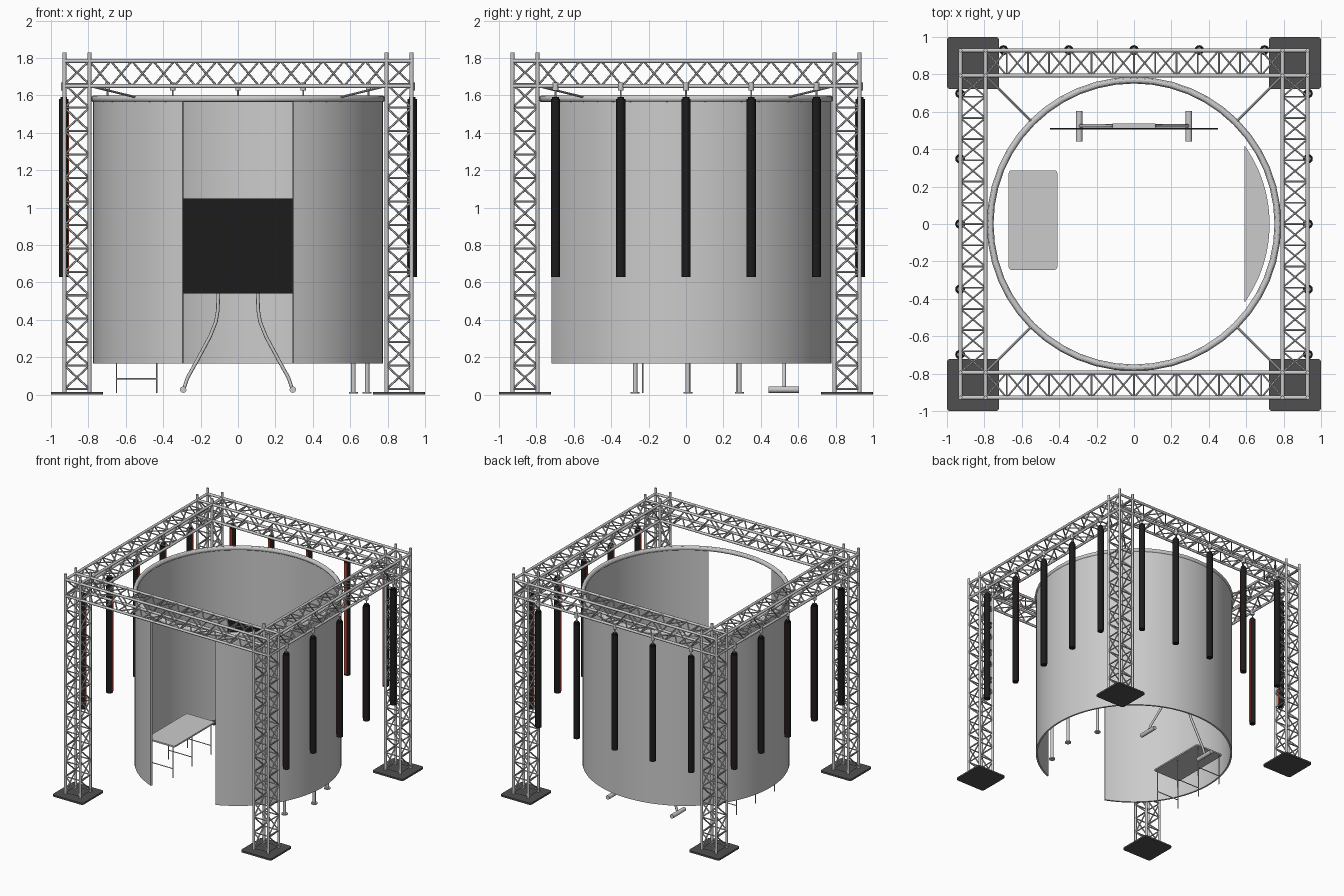
import bpy, bmesh, math
from mathutils import Vector as V, Matrix

if "Cube" in bpy.data.objects:
    bpy.data.objects.remove(bpy.data.objects["Cube"])

def mat(name, c):
    m = bpy.data.materials.new(name)
    m.diffuse_color = (*c, 1)
    m.use_nodes = True
    m.node_tree.nodes["Principled BSDF"].inputs["Base Color"].default_value = m.diffuse_color
    return m
BLACK = mat("black", (0.012, 0.012, 0.012))
RED = mat("red", (0.5, 0.06, 0.03))
DARK = mat("dark_grey", (0.08, 0.08, 0.08))

def finish(name, bm, m=None, smooth=True):
    bmesh.ops.recalc_face_normals(bm, faces=bm.faces)
    me = bpy.data.meshes.new(name)
    bm.to_mesh(me); bm.free()
    o = bpy.data.objects.new(name, me)
    bpy.context.collection.objects.link(o)
    if m: me.materials.append(m)
    if smooth:
        bpy.ops.object.select_all(action='DESELECT')
        o.select_set(True)
        bpy.context.view_layer.objects.active = o
        bpy.ops.object.shade_smooth_by_angle(angle=math.radians(40))
    return o

def rod(bm, a, b, r, n=8):
    a, b = V(a), V(b)
    d = b - a
    M = Matrix.Translation((a + b) / 2) @ d.to_track_quat('Z', 'Y').to_matrix().to_4x4()
    bmesh.ops.create_cone(bm, cap_ends=True, segments=n, radius1=r, radius2=r, depth=d.length, matrix=M)

def box(bm, lo, hi):
    lo, hi = V(lo), V(hi)
    bmesh.ops.create_cube(bm, size=1, matrix=Matrix.Translation((lo + hi) / 2) @ Matrix.Diagonal((*(hi - lo), 1)))

def slab(name, lo, hi, r, m=None):
    # plate with rounded vertical corners
    bm = bmesh.new()
    box(bm, lo, hi)
    es = [e for e in bm.edges if abs(e.verts[0].co.z - e.verts[1].co.z) > 1e-4]
    bmesh.ops.bevel(bm, geom=es, offset=r, segments=4, affect='EDGES', profile=0.5)
    return finish(name, bm, m)

def truss(name, a, b, u, v, ext0, ext1, n, rung_faces):
    # four chords around line a-b, zigzag braces and rungs on each face
    bm = bmesh.new()
    a, b, u, v = V(a), V(b), V(u), V(v)
    d = (b - a).normalized()
    cs = [u + v, v - u, -u - v, u - v]
    for c in cs:
        rod(bm, a + c - d * ext0, b + c + d * ext1, 0.0105, 10)
    for f in range(4):
        p, q = cs[f], cs[(f + 1) % 4]
        for i in range(n):
            s, t = a.lerp(b, i / n), a.lerp(b, (i + 1) / n)
            x, y = (p, q) if i % 2 else (q, p)
            rod(bm, s + x, t + y, 0.0055, 6)
        if f in rung_faces:
            for i in range(n + 1):
                s = a.lerp(b, i / n)
                rod(bm, s + p, s + q, 0.0055, 6)
    return finish(name, bm)

C, H = 0.861, 0.067
# towers and base plates
for sx in (-1, 1):
    for sy in (-1, 1):
        x, y = sx * C, sy * C
        truss("tower", (x, y, 0.03), (x, y, 1.785), (H, 0, 0), (0, H, 0), 0.02, 0.045, 14, (0, 1, 2, 3))
        slab("base_plate", (x - .14, y - .14, 0), (x + .14, y + .14, 0.014), 0.02, DARK)
# top beams
for s in (-1, 1):
    L, E, z = C - H, 2 * H, 1.717
    truss("cross_beam", (-L, s * C, z), (L, s * C, z), (0, H, 0), (0, 0, H), E, E, 14, (0, 2))
    truss("side_beam", (s * C, -L, z), (s * C, L, z), (H, 0, 0), (0, 0, H), E, E, 14, (0, 2))

# curved wall with front doorway
bm = bmesh.new()
gap, N = math.asin(0.295 / 0.775), 72
prev = first = None
for i in range(N + 1):
    t = -math.pi / 2 + gap + (2 * math.pi - 2 * gap) * i / N
    cur = [bm.verts.new((r * math.cos(t), r * math.sin(t), z))
           for r, z in ((0.777, 0.167), (0.777, 1.575), (0.763, 1.575), (0.763, 0.167))]
    if prev:
        for k in range(4):
            bm.faces.new((prev[k], prev[(k + 1) % 4], cur[(k + 1) % 4], cur[k]))
    else:
        first = cur
    prev = cur
bm.faces.new(first); bm.faces.new(prev)
finish("curved_wall", bm)

# top ring pipe and its struts
bpy.ops.mesh.primitive_torus_add(major_radius=0.769, minor_radius=0.018, major_segments=48, minor_segments=12, location=(0, 0, 1.582))
bpy.context.object.name = "top_ring"
bpy.ops.object.shade_smooth_by_angle()
bm = bmesh.new()
for sx in (-1, 1):
    for sy in (-1, 1):
        rod(bm, (sx * .545, sy * .545, 1.59), (sx * .79, sy * .79, 1.65), 0.006)
finish("ring_struts", bm)

# hanging light tubes on both sides and the back
def light(px, py, inward):
    p, n = V((px, py, 0)), V((*inward, 0))
    z = V((0, 0, 1))
    bm = bmesh.new()
    rod(bm, p + z * .63, p + z * 1.58, 0.025, 16)
    rod(bm, p + z * 1.58, p + z * 1.592, 0.018, 12)
    finish("light_tube", bm, BLACK)
    bm = bmesh.new()
    side = V((-n.y, n.x, 0)) * 0.010
    a, b = p + n * .015 - side + z * .645, p + n * .0275 + side + z * 1.565
    box(bm, [min(i, j) for i, j in zip(a, b)], [max(i, j) for i, j in zip(a, b)])
    finish("light_strip", bm, RED, False)
    bm = bmesh.new()
    rod(bm, p + z * 1.59, p + z * 1.65, 0.005)
    rod(bm, p + z * 1.625 , p + z * 1.668, 0.015, 10)
    finish("light_hanger", bm)
for k in range(-2, 3):
    light(0.931, k * .349, (-1, 0))
    light(-0.931, k * .349, (1, 0))
    light(k * .349, 0.931, (0, -1))

# screen and its stand
bm = bmesh.new()
box(bm, (-.45, .506, .54), (.45, .514, 1.05))
finish("screen", bm, BLACK, False)
bm = bmesh.new()
box(bm, (-.115, .514, .66), (.115, .537, .92))
finish("screen_mount", bm, None, False)
for s in (-1, 1):
    cu = bpy.data.curves.new("stand_leg", 'CURVE')
    cu.dimensions = '3D'
    cu.bevel_depth, cu.bevel_resolution, cu.use_fill_caps = 0.0095, 2, True
    pts = [(.105, .9), (.105, .55), (.108, .45), (.118, .39), (.15, .31), (.22, .18), (.27, .09), (.29, .03)]
    sp = cu.splines.new('POLY')
    sp.points.add(len(pts) - 1)
    for q, (x, z) in zip(sp.points, pts):
        q.co = (s * x, .525, z, 1)
    bpy.context.collection.objects.link(bpy.data.objects.new("stand_leg", cu))
    bm = bmesh.new()
    rod(bm, (s * .293, .44, .027), (s * .293, .605, .027), 0.017, 14)
    finish("stand_foot", bm)

# low table with three wire frames
slab("table_top", (-.67, -.245, .27), (-.41, .287, .282), 0.015)
bm = bmesh.new()
for y in (-.23, .02, .27):
    for x in (-.65, -.435):
        rod(bm, (x, y, .01), (x, y, .272), 0.004, 6)
    rod(bm, (-.65, y, .085), (-.435, y, .085), 0.004, 6)
finish("table_frame", bm)

# curved-back counter with three pedestal legs
bm = bmesh.new()
R, A, zt = 0.725, math.acos(.59 / .725), 0.52
f = bm.faces.new([bm.verts.new((R * math.cos(A * i / 12), R * math.sin(A * i / 12), zt)) for i in range(-12, 13)])
g = bmesh.ops.extrude_face_region(bm, geom=[f])
bmesh.ops.translate(bm, vec=(0, 0, -.015), verts=[e for e in g['geom'] if isinstance(e, bmesh.types.BMVert)])
finish("counter_top", bm)
bm = bmesh.new()
for x, y in ((.617, -.272), (.69, .01), (.617, .285)):
    rod(bm, (x, y, .01), (x, y, zt - .01), 0.012, 12)
    rod(bm, (x, y, .005), (x, y, .014), 0.024, 16)
finish("counter_legs", bm)
